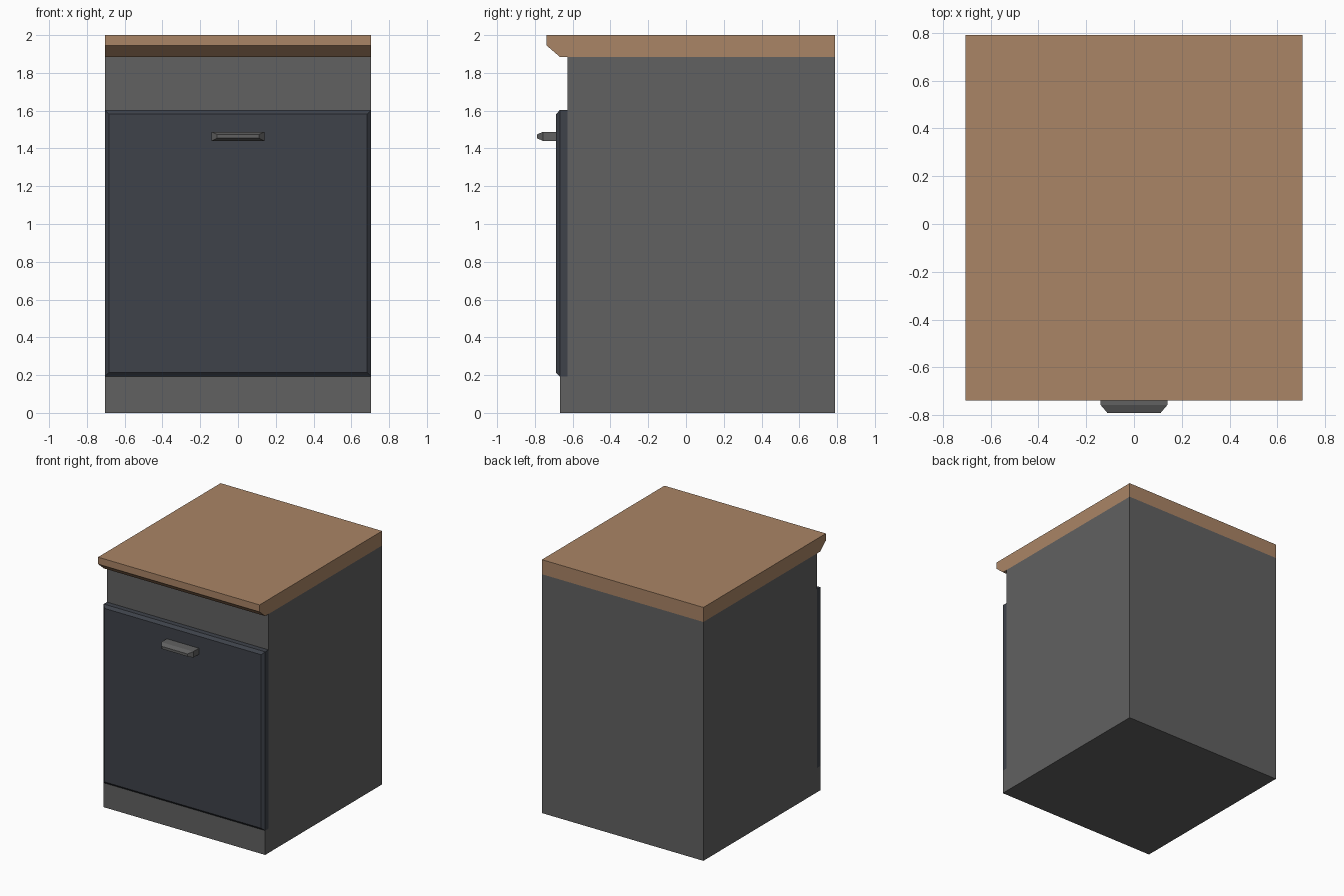
import bpy, bmesh

if "Cube" in bpy.data.objects:
    bpy.data.objects.remove(bpy.data.objects["Cube"])

HALF = 0.705  # half width of the cabinet


def srgb(r, g, b):
    def lin(c):
        c /= 255
        return c / 12.92 if c <= 0.04045 else ((c + 0.055) / 1.055) ** 2.4
    return (lin(r), lin(g), lin(b), 1)


def material(name, rgb):
    m = bpy.data.materials.new(name)
    m.diffuse_color = srgb(*rgb)
    m.use_nodes = True
    m.node_tree.nodes["Principled BSDF"].inputs["Base Color"].default_value = m.diffuse_color
    return m


wood = material("wood", (170, 133, 102))
grey = material("cabinet grey", (97, 97, 97))
dark = material("door slate", (62, 66, 74))


def finish(name, bm, mat):
    bmesh.ops.recalc_face_normals(bm, faces=bm.faces[:])
    mesh = bpy.data.meshes.new(name)
    bm.to_mesh(mesh)
    bm.free()
    mesh.materials.append(mat)
    ob = bpy.data.objects.new(name, mesh)
    bpy.context.collection.objects.link(ob)
    return ob


def extrude_x(name, profile, mat):
    """Extrude a (y, z) profile across the full cabinet width."""
    bm = bmesh.new()
    face = bm.faces.new([bm.verts.new((-HALF, y, z)) for y, z in profile])
    ext = bmesh.ops.extrude_face_region(bm, geom=[face])["geom"]
    verts = [v for v in ext if isinstance(v, bmesh.types.BMVert)]
    bmesh.ops.translate(bm, verts=verts, vec=(2 * HALF, 0, 0))
    return finish(name, bm, mat)


def chamfered_panel(name, hx, z0, z1, y_back, y_edge, y_front, in_x, in_z, mat):
    """Box facing -y whose front rim slopes inwards."""
    bm = bmesh.new()
    rings = []
    for y, dx, dz in ((y_back, 0, 0), (y_edge, 0, 0), (y_front, in_x, in_z)):
        x, lo, hi = hx - dx, z0 + dz, z1 - dz
        rings.append([bm.verts.new((px, y, pz)) for px, pz in
                      ((-x, lo), (x, lo), (x, hi), (-x, hi))])
    for a, b in zip(rings, rings[1:]):
        for i in range(4):
            j = (i + 1) % 4
            bm.faces.new((a[i], a[j], b[j], b[i]))
    bm.faces.new(rings[0])
    bm.faces.new(rings[-1])
    return finish(name, bm, mat)


# Cabinet body with the plinth stepping forward at the bottom
extrude_x("cabinet_body", [(0.79, 0), (-0.668, 0), (-0.668, 0.192),
                           (-0.627, 0.192), (-0.627, 1.885), (0.79, 1.885)], grey)

# Worktop with chamfered front overhang
extrude_x("worktop", [(0.79, 1.885), (-0.668, 1.885), (-0.738, 1.945),
                      (-0.738, 2.0), (0.79, 2.0)], wood)

# Door panel and its handle
chamfered_panel("door", HALF, 0.192, 1.603, -0.627, -0.668, -0.688, 0.021, 0.021, dark)
chamfered_panel("door_handle", 0.14, 1.44, 1.488, -0.688, -0.757, -0.79, 0.028, 0.014, grey)
